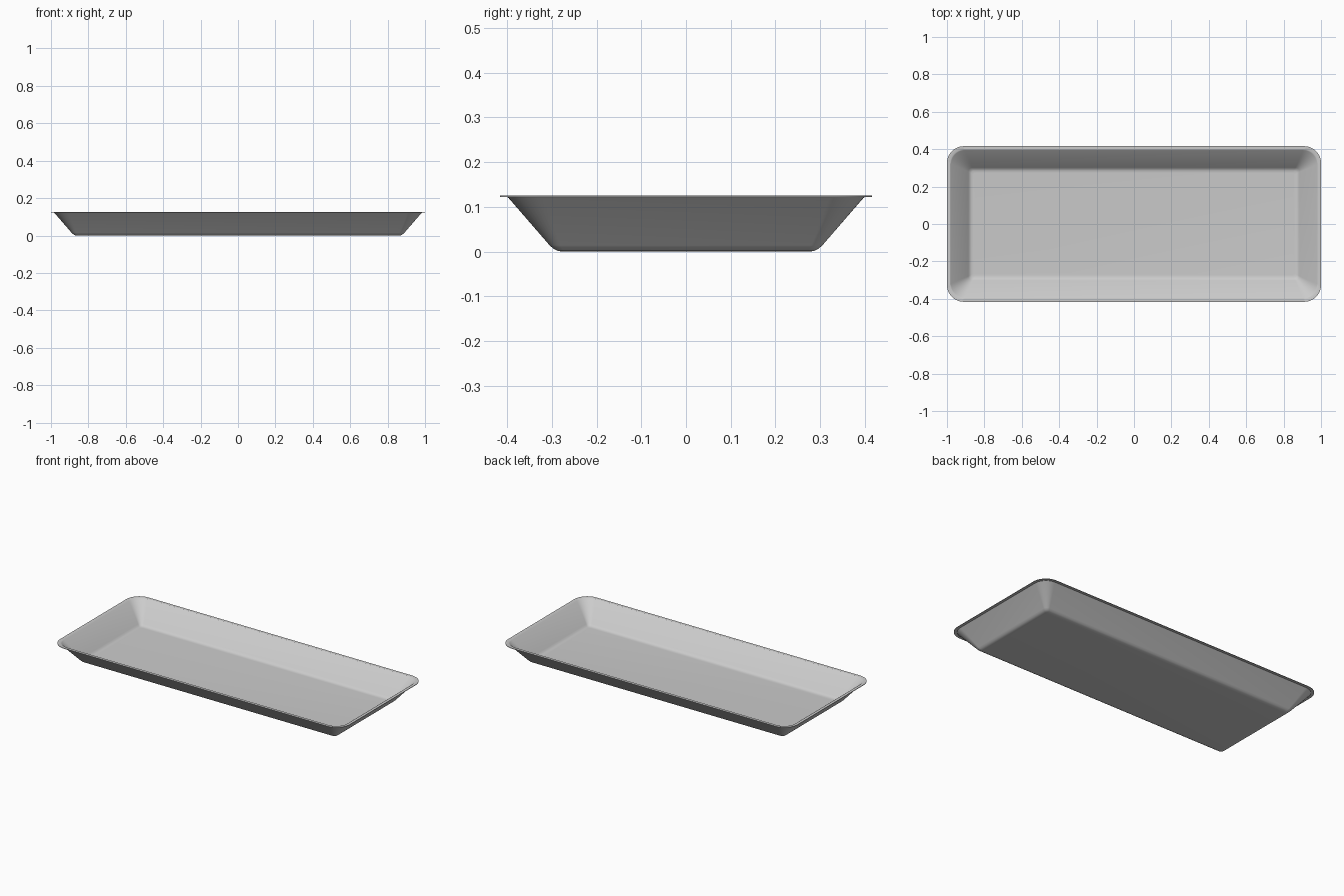
import bpy, bmesh
from math import sin, cos, pi

if "Cube" in bpy.data.objects:
    bpy.data.objects.remove(bpy.data.objects["Cube"])

HX, HY, SEG = 1.0, 0.416, 10


def ring(bm, inset, z, r):
    """Rounded rectangle loop of vertices, inset from the rim outline."""
    hx, hy = HX - inset, HY - inset
    verts = []
    for k, (sx, sy) in enumerate([(1, 1), (-1, 1), (-1, -1), (1, -1)]):
        for i in range(SEG + 1):
            a = (k + i / SEG) * pi / 2
            verts.append(bm.verts.new((sx * (hx - r) + r * cos(a),
                                       sy * (hy - r) + r * sin(a), z)))
    return verts


# Cross-section (inset, height, corner radius): underside out to rim, then back inside
profile = [
    (0.142, 0.0, 0.012), (0.130, 0.001, 0.016), (0.120, 0.006, 0.020),
    (0.111, 0.014, 0.025),
    (0.020, 0.119, 0.076), (0.016, 0.122, 0.079),
    (0.0, 0.122, 0.090), (0.0, 0.125, 0.090),
    (0.017, 0.125, 0.078), (0.022, 0.122, 0.075),
    (0.114, 0.017, 0.023), (0.122, 0.009, 0.019),
    (0.131, 0.005, 0.015), (0.143, 0.004, 0.012),
]

# Tray shell
bm = bmesh.new()
rings = [ring(bm, *p) for p in profile]
for a, b in zip(rings, rings[1:]):
    n = len(a)
    for i in range(n):
        j = (i + 1) % n
        bm.faces.new((a[i], a[j], b[j], b[i]))
bm.faces.new(rings[0][::-1])
bm.faces.new(rings[-1])
bmesh.ops.recalc_face_normals(bm, faces=bm.faces)
mesh = bpy.data.meshes.new("tray")
bm.to_mesh(mesh)
bm.free()
tray = bpy.data.objects.new("tray", mesh)
bpy.context.collection.objects.link(tray)

# Smooth fillets, crisp rim
bpy.context.view_layer.objects.active = tray
tray.select_set(True)
bpy.ops.object.shade_smooth_by_angle(angle=pi / 6)
